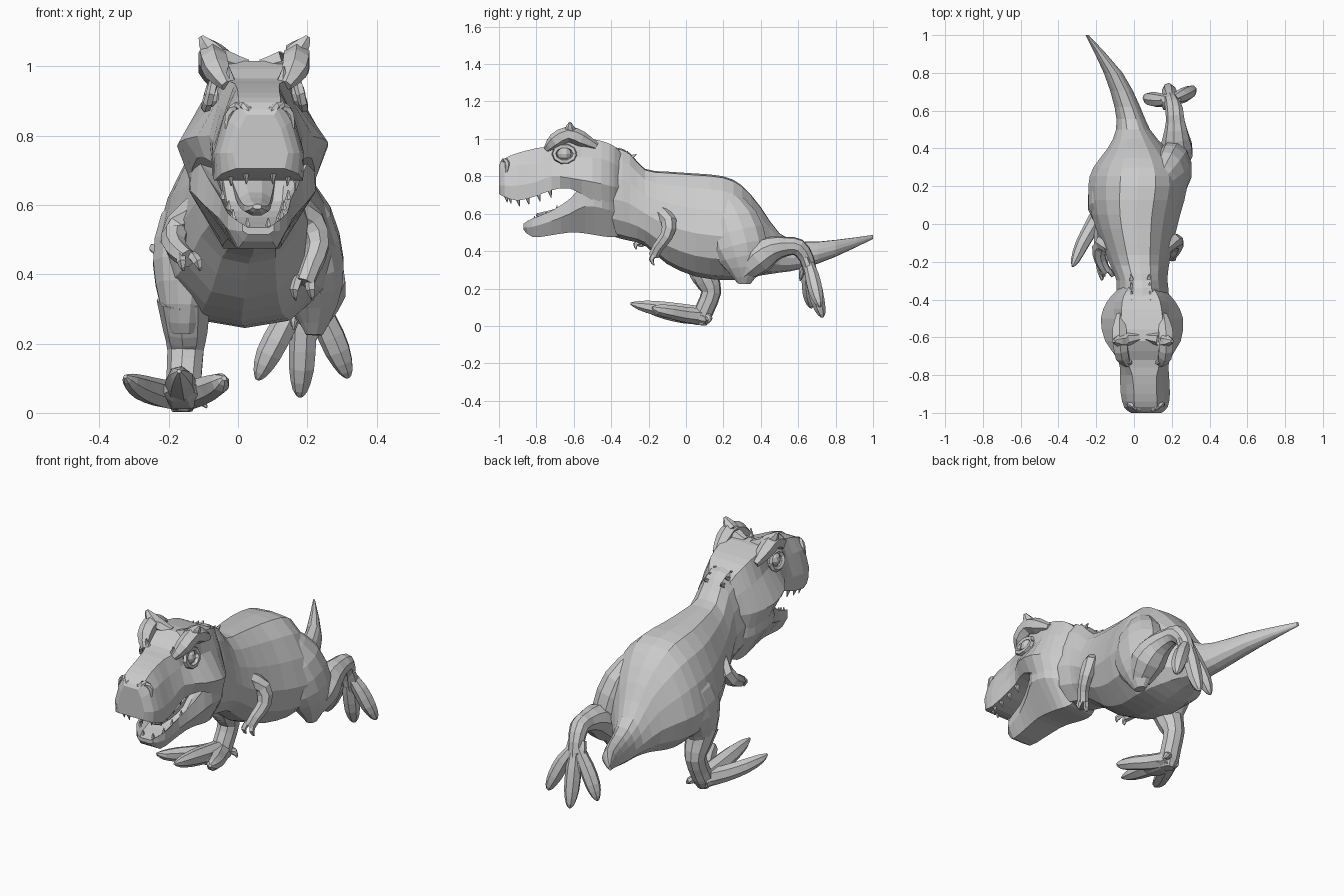
import bpy, bmesh, math
from mathutils import Vector


def cx(y):
    """Head centre line, slightly turned."""
    return .042 + .045 * (-.5 - y)


def smooth(rows, k):
    """Catmull-Rom resampling of rows of numbers, k steps per span."""
    out = []
    for i in range(len(rows) - 1):
        p = [rows[max(i - 1, 0)], rows[i], rows[i + 1], rows[min(i + 2, len(rows) - 1)]]
        for j in range(k):
            t = j / k
            out.append([0.5 * (2 * b + (c - a) * t + (2 * a - 5 * b + 4 * c - d) * t * t
                               + (3 * b - a - 3 * c + d) * t ** 3) for a, b, c, d in zip(*p)])
    return out + [list(rows[-1])]


def skin(bm, rings):
    """Bridge rings of points into a closed, capped skin."""
    vs = [[bm.verts.new(p) for p in r] for r in rings]
    n = len(vs[0])
    for a, b in zip(vs, vs[1:]):
        for i in range(n):
            bm.faces.new((a[i], a[(i + 1) % n], b[(i + 1) % n], b[i]))
    bm.faces.new(vs[0])
    bm.faces.new(vs[-1][::-1])


def finish(name, bm):
    bmesh.ops.recalc_face_normals(bm, faces=bm.faces)
    me = bpy.data.meshes.new(name)
    bm.to_mesh(me)
    bm.free()
    ob = bpy.data.objects.new(name, me)
    bpy.context.collection.objects.link(ob)
    return ob


def tubes(name, paths, n=8, wide=1.0, k=2):
    """Tapered tubes; each path point is (x, y, z, radius)."""
    bm = bmesh.new()
    for path in paths:
        rows = smooth(path, k)
        pts = [Vector(r[:3]) for r in rows]
        rings = []
        for i, p in enumerate(pts):
            t = (pts[min(i + 1, len(pts) - 1)] - pts[max(i - 1, 0)]).normalized()
            ref = Vector((1, 0, 0)) if abs(t.x) < 0.9 else Vector((0, 0, 1))
            u = (ref - t * ref.dot(t)).normalized()
            v = t.cross(u)
            r = max(rows[i][3], 0.002)
            rings.append([p + u * r * wide * math.cos(a) + v * r * math.sin(a)
                          for a in [2 * math.pi * (j + 0.5) / n for j in range(n)]])
        skin(bm, rings)
    return finish(name, bm)


def profile_loft(name, sections, k=2):
    """Mirrored loft along y; a section is y then (half width, z) pairs, top to bottom."""
    bm = bmesh.new()
    rings = []
    for r in smooth(sections, k):
        half = list(zip(r[1::2], r[2::2]))
        c = cx(r[0])
        rings.append([(c + w, r[0], z) for w, z in half] + [(c - w, r[0], z) for w, z in half[::-1]])
    skin(bm, rings)
    return finish(name, bm)


# Neck, body and tail: y, centre x, top z, bottom z, half width
spine = [(-.48, .045, .93, .52, .12), (-.38, .045, .955, .475, .14), (-.30, .042, .925, .455, .135),
         (-.22, .03, .84, .43, .155), (-.10, .018, .825, .33, .19), (.05, .01, .815, .265, .235),
         (.20, .02, .80, .245, .262), (.30, .02, .75, .25, .235), (.40, .015, .635, .27, .155),
         (.50, -.005, .495, .285, .09), (.62, -.035, .45, .305, .068), (.80, -.11, .46, .37, .05),
         (1.0, -.248, .487, .465, .008)]
shape = [(0, 1), (.36, .985), (.64, .86), (.86, .66), (1, .42), (.88, .2), (.5, .04), (0, 0)]
full = shape + [(-w, h) for w, h in shape[-2:0:-1]]
bm = bmesh.new()
skin(bm, [[(x + w * f, y, lo + (hi - lo) * h) for f, h in full] for y, x, hi, lo, w in smooth(spine, 2)])
finish("body_and_tail", bm)

# Skull with upper jaw
profile_loft("skull", [
    (-1.0, .04, .86, .06, .82, .08, .75, .07, .705),
    (-.97, .06, .895, .09, .84, .115, .75, .11, .69),
    (-.90, .06, .925, .10, .86, .13, .75, .128, .67),
    (-.80, .065, .95, .095, .87, .13, .77, .13, .695),
    (-.72, .09, .965, .11, .89, .135, .80, .13, .725),
    (-.62, .115, 1.015, .118, .90, .20, .79, .165, .735),
    (-.50, .11, 1.0, .145, .90, .218, .77, .18, .67),
    (-.41, .10, .975, .14, .88, .18, .75, .15, .62),
    (-.36, .08, .94, .11, .85, .135, .74, .11, .63),
    (-.32, .05, .88, .08, .82, .09, .74, .08, .65)])

# Lower jaw with hollow floor
profile_loft("lower_jaw", [
    (-.87, .03, .535, .045, .545, .045, .525, .03, .515),
    (-.82, .05, .545, .085, .575, .085, .53, .055, .475),
    (-.72, .06, .565, .10, .615, .105, .56, .065, .485),
    (-.62, .08, .61, .135, .68, .145, .60, .075, .50),
    (-.54, .09, .70, .175, .76, .18, .64, .08, .495),
    (-.45, .10, .74, .185, .75, .175, .63, .085, .48),
    (-.38, .08, .70, .14, .70, .135, .61, .075, .475),
    (-.33, .06, .68, .09, .68, .09, .62, .06, .50)])
tubes("tongue", [[(cx(y), y, z, r) for y, z, r in
                  [(-.56, .66, .04), (-.66, .61, .03), (-.76, .59, .022), (-.80, .595, .008)]]], 8, 1.7)

# Teeth, brows, eyes, nostrils and neck scutes, mirrored about the head
upper, lower, brows, lids, nostrils, scutes = [], [], [], [], [], []
for s in (-1, 1):
    def m(w, y, z, r):
        return (cx(y) + s * w, y, z, r)
    for w, y, z in [(.04, -.965, .695), (.085, -.945, .69), (.112, -.90, .675), (.114, -.85, .685),
                    (.114, -.79, .70), (.115, -.73, .72)]:
        upper.append([m(w, y, z + .01, .014), m(w * .95, y + .01, z - .035, .001)])
    for w, y, z in [(.03, -.845, .545), (.07, -.81, .57), (.08, -.75, .595), (.095, -.69, .625)]:
        lower.append([m(w, y, z - .01, .01), m(w, y, z + .018, .001)])
    brows.append([m(.085, -.745, .945, .018), m(.112, -.70, .99, .04), m(.122, -.63, 1.025, .042),
                  m(.122, -.56, 1.0, .042), m(.115, -.48, .96, .02)])
    brows.append([m(.02, -.60, 1.0, .022), m(.085, -.61, 1.015, .035), m(.13, -.62, 1.05, .032),
                  m(.155, -.62, 1.086, .008)])
    brows.append([m(.075, -.73, .95, .02), m(.08, -.74, 1.0, .002)])
    lids.append([m(.13 - .012 * math.sin(a), -.65 + .055 * math.cos(a), .92 + .042 * math.sin(a), .014)
                 for a in [i * math.pi / 5 for i in range(11)]])
    nostrils.append([m(.02, -.985, .835, .008), m(.035, -.98, .875, .013), m(.065, -.965, .885, .014),
                     m(.088, -.955, .86, .013), m(.095, -.96, .82, .006)])
    for i in range(4):
        y, z = -.43 + i * .045, .965 - i * .017
        scutes.append([m(.045, y, z - .012, .016), m(.05, y + .03, z + .004, .002)])
    bm = bmesh.new()
    bmesh.ops.create_uvsphere(bm, u_segments=10, v_segments=6, radius=.04)
    bmesh.ops.translate(bm, verts=bm.verts, vec=(cx(-.65) + s * .108, -.65, .92))
    finish("eye", bm)
tubes("upper_teeth", upper, 5, k=1)
tubes("lower_teeth", lower, 5, k=1)
tubes("brow_horns", brows, 6)
tubes("eyelids", lids, 5, k=1)
tubes("nostril_ridges", nostrils, 6)
tubes("neck_scutes", scutes, 4, k=1)

# Small arms with two fingers each
tubes("right_arm", [[(.15, -.13, .61, .04), (.21, -.09, .555, .042), (.23, -.105, .48, .035),
                     (.21, -.15, .42, .03), (.192, -.172, .375, .028)]], 7)
tubes("left_arm", [[(-.10, -.13, .61, .04), (-.17, -.10, .54, .042), (-.185, -.16, .49, .035),
                    (-.165, -.22, .46, .03), (-.145, -.25, .445, .028)]], 7)
tubes("right_fingers", [[(.19 + d, -.165, .39, .015), (.185 + d * 1.6, -.185, .355, .014),
                         (.19 + d * 1.6, -.17, .325, .003)] for d in (-.014, .016)], 5)
tubes("left_fingers", [[(-.15 + d, -.24, .455, .015), (-.14 + d * 1.6, -.27, .435, .014),
                        (-.135 + d * 1.6, -.265, .41, .003)] for d in (-.014, .016)], 5)

# Trailing right leg
tubes("right_thigh", [[(.13, .20, .68, .08), (.175, .25, .56, .14), (.205, .29, .42, .15),
                       (.22, .31, .31, .10), (.22, .31, .225, .035)]], 12, .7)
tubes("right_shank", [[(.215, .30, .28, .055), (.225, .38, .36, .09), (.224, .46, .41, .072),
                       (.22, .54, .425, .052), (.214, .60, .42, .048), (.20, .645, .36, .04),
                       (.192, .665, .28, .036)]], 9)
# Planted left leg
tubes("left_thigh", [[(-.08, .15, .66, .08), (-.125, .14, .54, .13), (-.145, .11, .42, .13),
                      (-.155, .09, .31, .09), (-.155, .10, .24, .06)]], 12, .8)
tubes("left_shank", [[(-.155, .08, .33, .08), (-.15, .115, .24, .066), (-.15, .135, .18, .054),
                      (-.155, .105, .10, .052), (-.16, .085, .05, .05), (-.16, .08, .004, .03)]], 9)

# Feet: broad sole, three blunt toes and a spur each
tubes("right_sole", [[(.20, .635, .37, .025), (.193, .66, .30, .03), (.19, .68, .22, .022), (.19, .69, .18, .008)]], 8, 2.0)
tubes("left_sole", [[(-.16, .11, .035, .03), (-.163, .03, .052, .045), (-.167, -.06, .065, .036),
                     (-.168, -.11, .075, .012)]], 8, 1.6)
tubes("right_toes", [
    [(.18, .655, .34, .025), (.135, .655, .255, .038), (.09, .662, .17, .038), (.065, .668, .115, .022), (.055, .67, .095, .005)],
    [(.195, .655, .34, .03), (.19, .68, .24, .04), (.185, .705, .13, .038), (.18, .725, .065, .022), (.18, .73, .045, .005)],
    [(.205, .655, .34, .025), (.25, .675, .265, .038), (.288, .695, .18, .038), (.312, .712, .12, .022), (.317, .715, .10, .005)],
    [(.185, .65, .34, .02), (.165, .62, .29, .018), (.16, .61, .24, .003)]], 7)
tubes("left_toes", [
    [(-.165, .09, .05, .045), (-.22, -.01, .055, .042), (-.275, -.11, .072, .037), (-.31, -.19, .09, .024), (-.325, -.225, .105, .006)],
    [(-.16, .09, .055, .05), (-.165, -.04, .075, .047), (-.168, -.16, .095, .04), (-.17, -.25, .11, .025), (-.17, -.297, .12, .006)],
    [(-.155, .09, .05, .045), (-.115, 0, .06, .042), (-.075, -.08, .075, .038), (-.05, -.15, .088, .028), (-.04, -.18, .10, .008)],
    [(-.15, .10, .06, .025), (-.11, .125, .04, .018), (-.09, .12, .015, .003)]], 7)
